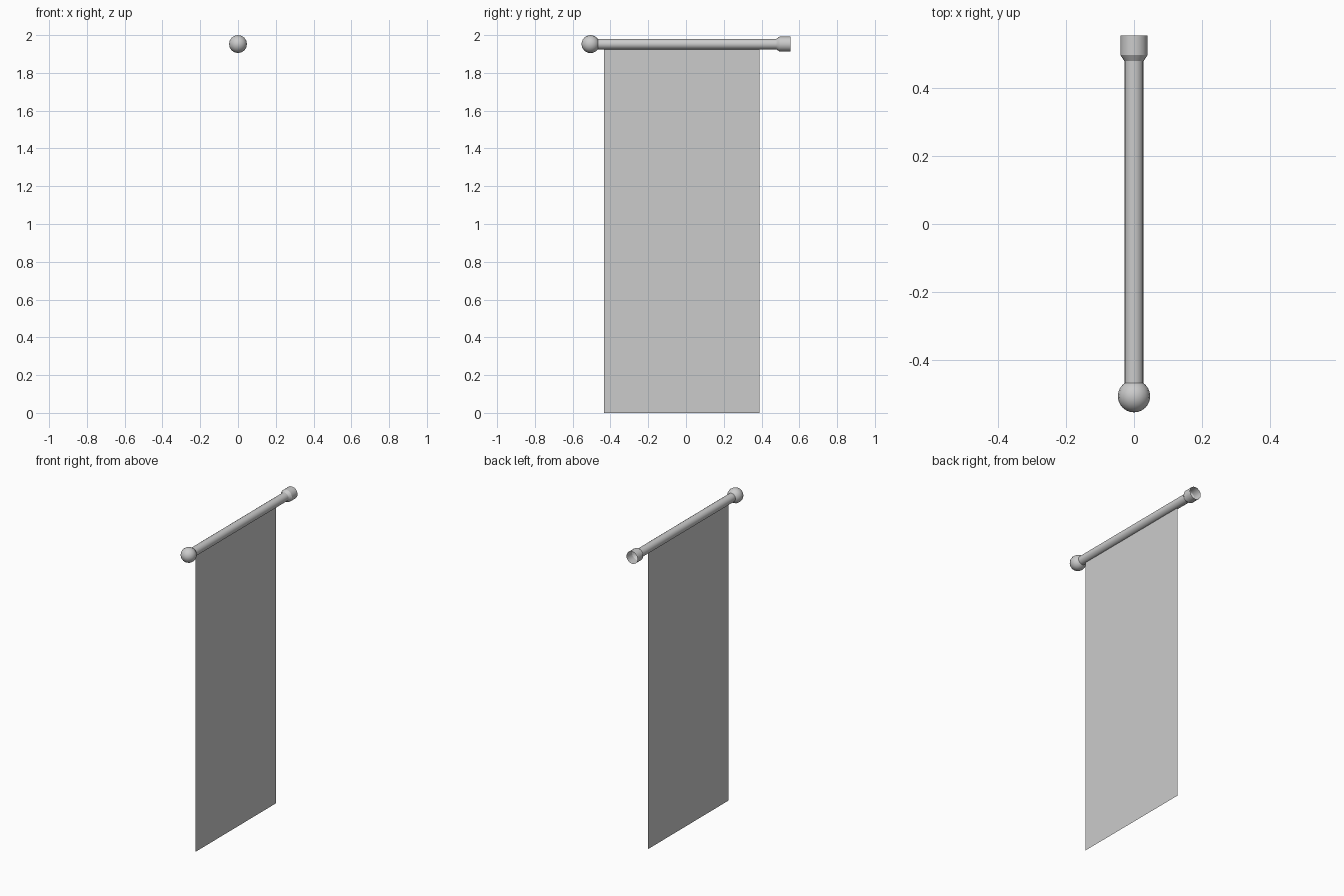
import bpy, bmesh, math
from mathutils import Vector, Matrix

if "Cube" in bpy.data.objects:
    bpy.data.objects.remove(bpy.data.objects["Cube"])

SEGS = 16
AXIS_Z = 1.9525   # height of the pole axis
BALL_R = 0.0475
ROD_R = 0.028
BALL_Y = -0.553 + BALL_R


def make_object(name, bm, smooth=True):
    mesh = bpy.data.meshes.new(name)
    bm.to_mesh(mesh)
    bm.free()
    obj = bpy.data.objects.new(name, mesh)
    bpy.context.collection.objects.link(obj)
    if smooth:
        bpy.ops.object.select_all(action='DESELECT')
        obj.select_set(True)
        bpy.context.view_layer.objects.active = obj
        bpy.ops.object.shade_smooth_by_angle(angle=math.radians(30))
    return obj


def lathe(name, profile):
    """Spin (radius, y) points around the pole axis."""
    bm = bmesh.new()
    verts = [bm.verts.new((r, y, AXIS_Z)) for r, y in profile]
    edges = [bm.edges.new(p) for p in zip(verts, verts[1:])]
    bmesh.ops.spin(bm, geom=verts + edges, cent=(0, 0, AXIS_Z), axis=(0, 1, 0),
                   angle=2 * math.pi, steps=SEGS, use_duplicate=False)
    bmesh.ops.remove_doubles(bm, verts=bm.verts, dist=1e-5)
    bmesh.ops.recalc_face_normals(bm, faces=bm.faces)
    # an open shell: make sure the outside faces outward
    face = max(bm.faces, key=lambda f: f.calc_area())
    c = face.calc_center_median() - Vector((0, 0, AXIS_Z))
    if face.normal.dot(Vector((c.x, 0, c.z))) < 0:
        bmesh.ops.reverse_faces(bm, faces=bm.faces)
    return make_object(name, bm)


# Pole with flared, open-ended wall socket
lathe("pole_and_socket", [(ROD_R, -0.467), (ROD_R, 0.478),
                          (0.040, 0.496), (0.040, 0.553)])

# Ball finial at the front end
bm = bmesh.new()
bmesh.ops.create_uvsphere(
    bm, u_segments=SEGS, v_segments=12, radius=BALL_R,
    matrix=Matrix.Translation((0, BALL_Y, AXIS_Z)) @ Matrix.Rotation(math.pi / 2, 4, 'X'))
make_object("ball_finial", bm)

# Hanging cloth: a single flat sheet
bm = bmesh.new()
bm.faces.new([bm.verts.new((0, y, z)) for y, z in
              ((-0.435, 0), (0.39, 0), (0.39, 1.928), (-0.435, 1.928))])
make_object("banner_cloth", bm, smooth=False)
